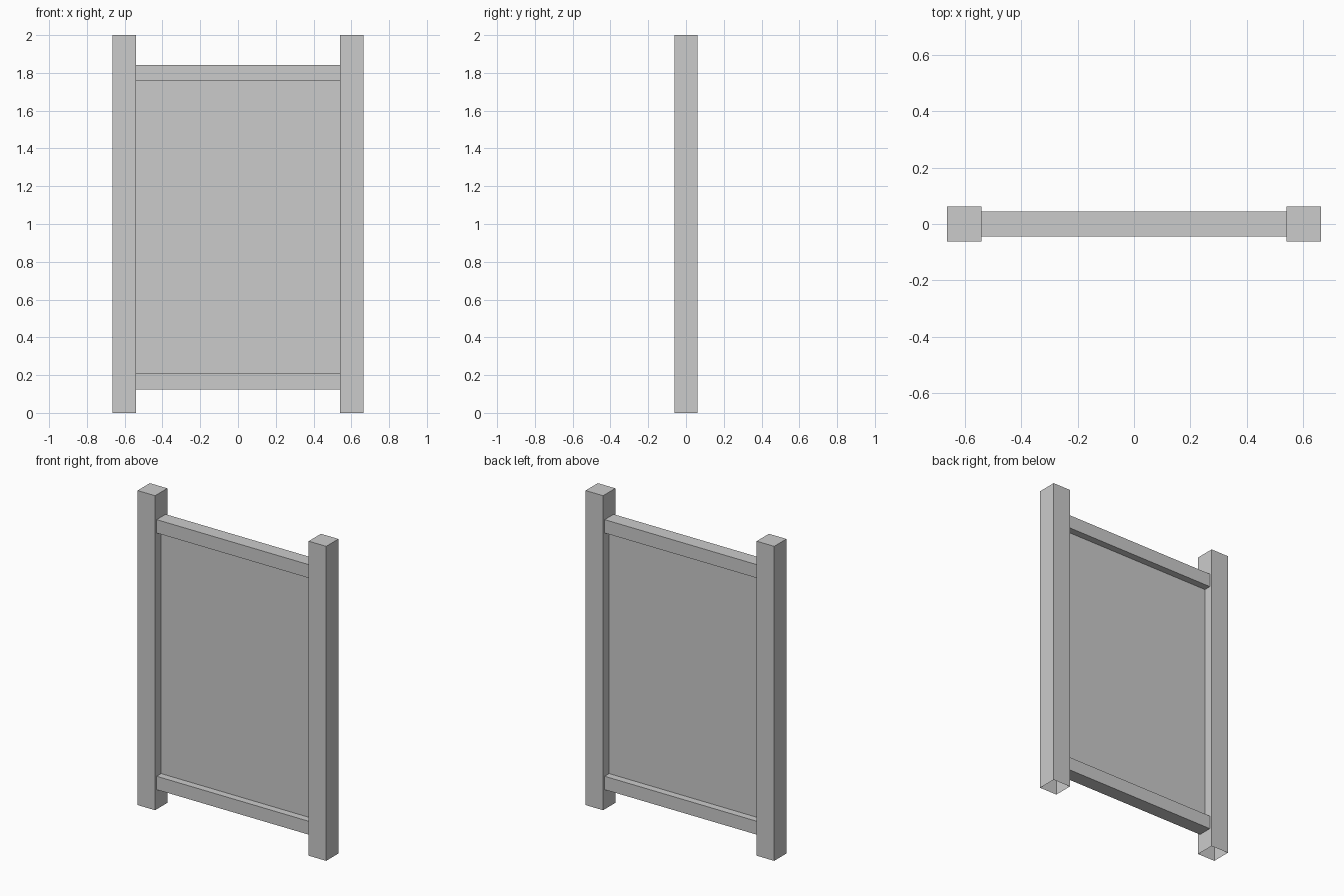
import bpy, bmesh
from mathutils import Vector

if "Cube" in bpy.data.objects:
    bpy.data.objects.remove(bpy.data.objects["Cube"])

POST_X, POST_W = 0.602, 0.123   # post centre offset and square width
INNER_X = POST_X - POST_W / 2   # inner face of the posts
RAIL_D, RAIL_H = 0.09, 0.085


def finish(name, bm):
    mesh = bpy.data.meshes.new(name)
    bm.to_mesh(mesh)
    bm.free()
    obj = bpy.data.objects.new(name, mesh)
    bpy.context.collection.objects.link(obj)
    return obj


def box(name, centre, size, open_dirs=()):
    """Box whose faces pointing along open_dirs are left out."""
    bm = bmesh.new()
    bmesh.ops.create_cube(bm, size=1)
    bm.normal_update()
    gone = [f for f in bm.faces
            if any(f.normal.dot(Vector(d)) > 0.9 for d in open_dirs)]
    bmesh.ops.delete(bm, geom=gone, context='FACES')
    bmesh.ops.scale(bm, vec=size, verts=bm.verts)
    bmesh.ops.translate(bm, vec=centre, verts=bm.verts)
    return finish(name, bm)


# Square posts, hollow at the foot
for side, sx in (("left", -1), ("right", 1)):
    box(side + "_post", (sx * POST_X, 0, 1), (POST_W, POST_W, 2),
        open_dirs=[(0, 0, -1)])

# Horizontal rails, ends hidden against the posts
for name, z in (("bottom_rail", 0.167), ("top_rail", 1.799)):
    box(name, (0, 0, z), (2 * INNER_X, RAIL_D, RAIL_H),
        open_dirs=[(1, 0, 0), (-1, 0, 0)])

# Thin sheet filling the frame between the rails
z0, z1 = 0.167 + RAIL_H / 2, 1.799 - RAIL_H / 2
bm = bmesh.new()
bm.faces.new([bm.verts.new((x, 0, z)) for x, z in
              ((-INNER_X, z0), (INNER_X, z0), (INNER_X, z1), (-INNER_X, z1))])
finish("panel", bm)
